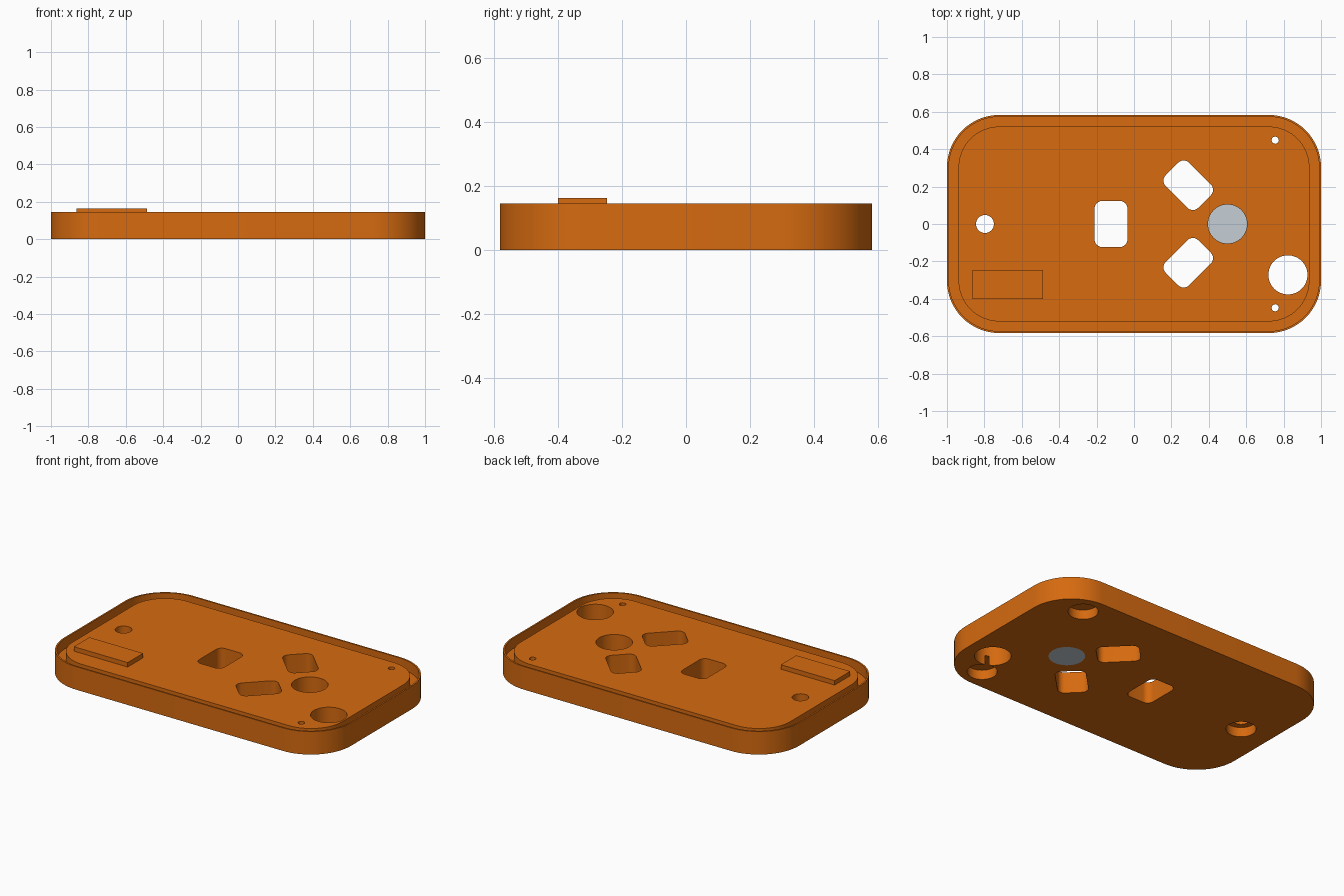
import bpy, bmesh, math
from mathutils import Matrix, Vector

if "Cube" in bpy.data.objects:
    bpy.data.objects.remove(bpy.data.objects["Cube"])


def material(name, rgb):
    m = bpy.data.materials.new(name)
    m.diffuse_color = (*rgb, 1)
    m.use_nodes = True
    m.node_tree.nodes["Principled BSDF"].inputs["Base Color"].default_value = m.diffuse_color
    return m


ORANGE = material("burnt orange", (0.67, 0.145, 0.005))
GREY = material("light grey", (0.56, 0.62, 0.67))


def rounded_rect(hx, hy, r, seg):
    """Counter-clockwise outline of a rounded rectangle."""
    pts = []
    for k, (sx, sy) in enumerate([(1, 1), (-1, 1), (-1, -1), (1, -1)]):
        for i in range(seg + 1):
            a = math.radians(90 * (k + i / seg))
            pts.append((sx * (hx - r) + r * math.cos(a), sy * (hy - r) + r * math.sin(a)))
    return pts


def circle(r, n=48):
    return [(r * math.cos(2 * math.pi * i / n), r * math.sin(2 * math.pi * i / n)) for i in range(n)]


def loft(name, rings, mat):
    """Solid skinned through (outline, z) rings, capped at both ends."""
    bm = bmesh.new()
    loops = [[bm.verts.new((x, y, z)) for x, y in pts] for pts, z in rings]
    n = len(loops[0])
    for a, b in zip(loops, loops[1:]):
        for i in range(n):
            j = (i + 1) % n
            bm.faces.new((a[i], a[j], b[j], b[i]))
    bm.faces.new(loops[0][::-1])
    bm.faces.new(loops[-1])
    bmesh.ops.recalc_face_normals(bm, faces=bm.faces)
    me = bpy.data.meshes.new(name)
    bm.to_mesh(me)
    bm.free()
    ob = bpy.data.objects.new(name, me)
    bpy.context.collection.objects.link(ob)
    me.materials.append(mat)
    return ob


def prism(name, pts, x, y, z0, z1, angle=0, mat=ORANGE):
    rot = Matrix.Rotation(math.radians(angle), 2)
    moved = [rot @ Vector(p) + Vector((x, y)) for p in pts]
    return loft(name, [(moved, z0), (moved, z1)], mat)


# Case: outer wall, thin rim, groove, raised middle deck
HX, HY, R = 1.0, 0.583, 0.28
RIM, GROOVE = 0.01, 0.062
H, FLOOR, DECK = 0.145, 0.08, 0.135


def outline(inset):
    return rounded_rect(HX - inset, HY - inset, R - inset, 16)


case = loft("case", [
    (outline(0), 0), (outline(0), H),
    (outline(RIM), H), (outline(RIM), FLOOR),
    (outline(GROOVE), FLOOR), (outline(GROOVE), DECK)], ORANGE)

# Cutters: rounded windows, round openings, screw holes with recesses below
window = rounded_rect(0.088, 0.123, 0.04, 8)
cutters = [
    prism("window_cutter", window, x, y, -0.1, 0.3, a)
    for x, y, a in [(-0.123, 0, 0), (0.29, 0.207, 45), (0.29, -0.207, -45)]]
for x, y in [(0.5, 0), (0.823, -0.272)]:
    cutters.append(prism("opening_cutter", circle(0.1045), x, y, -0.1, 0.3))
for x, y, r in [(-0.797, 0, 0.048), (0.755, 0.448, 0.019), (0.755, -0.448, 0.019)]:
    cutters.append(prism("screw_cutter", circle(r, 32), x, y, -0.1, 0.3))
    cutters.append(prism("recess_cutter", circle(0.086), x, y, -0.1, 0.06))

for c in cutters:
    mod = case.modifiers.new("cut", "BOOLEAN")
    mod.operation = "DIFFERENCE"
    mod.solver = "EXACT"
    mod.object = c
bpy.context.view_layer.objects.active = case
case.select_set(True)
for mod in list(case.modifiers):
    bpy.ops.object.modifier_apply(modifier=mod.name)
for c in cutters:
    bpy.data.objects.remove(c, do_unlink=True)

# Label plate on the deck
plate = [(-0.1875, -0.077), (0.1875, -0.077), (0.1875, 0.077), (-0.1875, 0.077)]
prism("label_plate", plate, -0.675, -0.324, 0.125, 0.163)

# Grey disc closing the bottom of the middle round opening
disc = prism("disc", circle(0.1045), 0.5, 0, 0, 0.016, mat=GREY)

for ob in (case, disc):
    bpy.ops.object.select_all(action="DESELECT")
    ob.select_set(True)
    bpy.context.view_layer.objects.active = ob
    bpy.ops.object.shade_smooth_by_angle(angle=math.radians(30))
